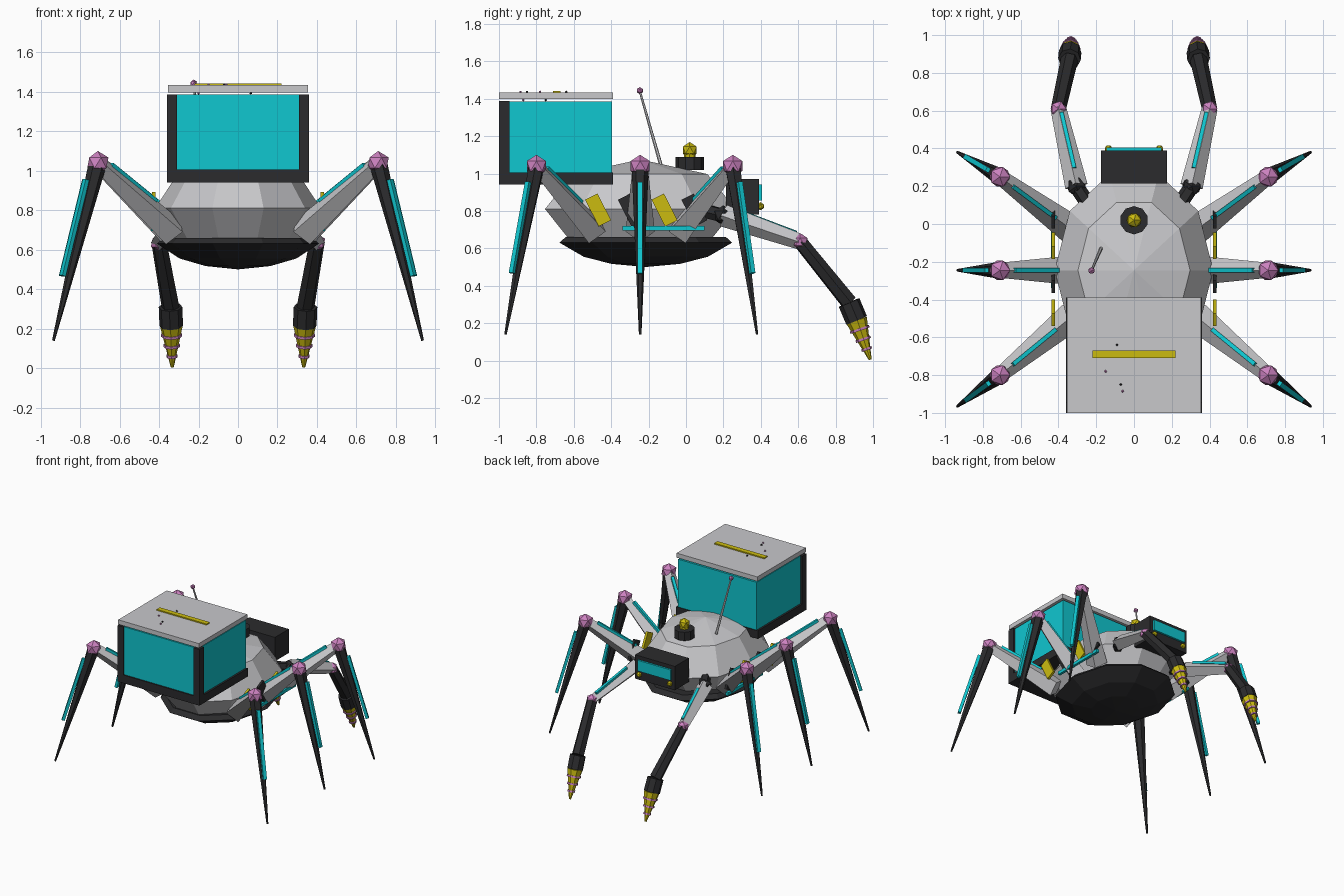
import bpy, bmesh, math
from mathutils import Vector as V, Matrix

if "Cube" in bpy.data.objects:
    bpy.data.objects.remove(bpy.data.objects["Cube"])


def material(name, rgb):
    m = bpy.data.materials.new(name)
    m.diffuse_color = (*rgb, 1)
    m.use_nodes = True
    m.node_tree.nodes["Principled BSDF"].inputs["Base Color"].default_value = m.diffuse_color
    return m


GREY = material("light grey shell", (0.58, 0.58, 0.60))
DARK = material("charcoal", (0.024, 0.024, 0.026))
CYAN = material("cyan glow", (0.005, 0.57, 0.63))
YELLOW = material("hazard yellow", (0.60, 0.50, 0.005))
PINK = material("pink joint", (0.60, 0.22, 0.52))


def finish(bm, name, mat):
    bmesh.ops.recalc_face_normals(bm, faces=bm.faces)
    me = bpy.data.meshes.new(name)
    bm.to_mesh(me)
    bm.free()
    me.materials.append(mat)
    ob = bpy.data.objects.new(name, me)
    bpy.context.collection.objects.link(ob)
    return ob


def frame(a, b):
    """Matrix at the middle of a-b, local z along it, local x as upward as possible."""
    d = (b - a).normalized()
    side = d.cross(V((0, 0, 1)))
    side = side.normalized() if side.length > 1e-4 else V((0, 1, 0))
    up = side.cross(d)
    m = Matrix((up, side * -1, d)).transposed()
    if m.determinant() < 0:
        m = Matrix((up, side, d)).transposed()
    return Matrix.Translation((a + b) / 2) @ m.to_4x4()


def strut(name, a, b, r1, r2, n, mat):
    a, b = V(a), V(b)
    bm = bmesh.new()
    bmesh.ops.create_cone(bm, cap_ends=True, segments=n, radius1=r1, radius2=r2,
                          depth=(b - a).length, matrix=frame(a, b))
    return finish(bm, name, mat)


def bar(name, a, b, w, h, mat):
    a, b = V(a), V(b)
    bm = bmesh.new()
    bmesh.ops.create_cube(bm, size=1, matrix=frame(a, b) @ Matrix.Diagonal((h, w, (b - a).length, 1)))
    return finish(bm, name, mat)


def box(name, lo, hi, mat, tilt=0):
    lo, hi = V(lo), V(hi)
    bm = bmesh.new()
    bmesh.ops.create_cube(bm, size=1, matrix=Matrix.Translation((lo + hi) / 2)
                          @ Matrix.Rotation(tilt, 4, 'X') @ Matrix.Diagonal((*(hi - lo), 1)))
    return finish(bm, name, mat)


def ball(name, c, r, mat, sub=1):
    bm = bmesh.new()
    bmesh.ops.create_icosphere(bm, subdivisions=sub, radius=r, matrix=Matrix.Translation(c))
    return finish(bm, name, mat)


def lathe(name, profile, rx, ry, cy, n, mat):
    """Elliptical rings (z, scale), closed by a face or a tip at both ends."""
    bm = bmesh.new()
    rings = []
    for z, s in profile:
        if s == 0:
            rings.append([bm.verts.new((0, cy, z))] * n)
        else:
            rings.append([bm.verts.new((rx * s * math.cos(2 * math.pi * i / n),
                                        cy + ry * s * math.sin(2 * math.pi * i / n), z))
                          for i in range(n)])
    for p, q in zip(rings, rings[1:]):
        for i in range(n):
            j = (i + 1) % n
            bm.faces.new(list(dict.fromkeys((p[i], p[j], q[j], q[i]))))
    for ring in (rings[0], rings[-1]):
        if ring[0] is not ring[1]:
            bm.faces.new(ring)
    return finish(bm, name, mat)


# Body shell and dark belly pan
lathe("body_shell", [(0.623, 0.707), (0.81, 1), (0.997, 0.707), (1.075, 0)],
      0.42, 0.535, -0.245, 10, GREY)
lathe("belly_pan", [(0.66, 0.93), (0.63, 1), (0.555, 0.72), (0.517, 0.4), (0.5, 0)],
      0.41, 0.485, -0.215, 10, DARK)

# Cargo tank with glass walls, front posts and lid
box("tank_base", (-0.36, -1.0, 0.94), (0.36, -0.39, 1.005), DARK)
box("tank_glass", (-0.345, -0.99, 1.0), (0.345, -0.395, 1.385), CYAN)
for s in (-1, 1):
    xs = sorted((s * 0.31, s * 0.36))
    box("tank_post", (xs[0], -1.0, 1.0), (xs[1], -0.945, 1.387), DARK)
box("tank_lid", (-0.355, -1.0, 1.397), (0.355, -0.39, 1.433), GREY)
box("lid_stripe", (-0.22, -0.71, 1.43), (0.22, -0.67, 1.442), YELLOW)
for i, (x, y, z) in enumerate([(-0.09, -0.64, 1.436), (-0.15, -0.78, 1.436), (-0.07, -0.85, 1.436),
                               (-0.06, -0.885, 1.436), (0.065, -0.75, 1.393), (-0.2, -0.87, 1.393)]):
    ball("lid_speck", (x, y, z), 0.007, PINK if i % 2 else DARK)

# Sensor head with visor and lamps
box("head", (-0.175, 0.215, 0.78), (0.175, 0.39, 0.97), DARK)
box("visor", (-0.145, 0.38, 0.855), (0.145, 0.405, 0.94), CYAN)
for s in (-1, 1):
    ball("head_lamp", (s * 0.135, 0.398, 0.825), 0.022, YELLOW)

# Beacon and antenna
strut("beacon_base", (0, 0.02, 1.02), (0, 0.02, 1.088), 0.075, 0.075, 10, DARK)
strut("beacon_stem", (0, 0.02, 1.08), (0, 0.02, 1.13), 0.032, 0.032, 8, YELLOW)
ball("beacon_lamp", (0, 0.02, 1.125), 0.043, YELLOW)
strut("antenna_rod", (-0.175, -0.13, 1.03), (-0.225, -0.247, 1.44), 0.010, 0.006, 6, GREY)
ball("antenna_tip", (-0.225, -0.247, 1.443), 0.019, PINK)

for s in (-1, 1):
    # Three walking legs on each side: hip y, knee y, tip y
    for hip_y, knee_y, tip_y in [(-0.03, 0.25, 0.38), (-0.245, -0.245, -0.245), (-0.49, -0.8, -0.965)]:
        hip = V((s * 0.33, hip_y, 0.69))
        knee = V((s * 0.71, knee_y, 1.04))
        tip = V((s * 0.935, tip_y, 0.14))
        strut("upper_leg", hip, knee, 0.078, 0.04, 4, GREY)
        strut("lower_leg", knee, tip, 0.046, 0.007, 6, DARK)
        ball("knee_joint", knee, 0.06, PINK)
        # Glow strips along the top of the thigh and the outside of the shin
        up = frame(hip, knee).to_3x3().col[0]
        bar("thigh_strip", hip.lerp(knee, 0.3) + up * 0.062, hip.lerp(knee, 0.87) + up * 0.044,
            0.022, 0.02, CYAN)
        out = frame(knee, tip).to_3x3().col[0]
        bar("shin_strip", knee.lerp(tip, 0.11) + out * 0.046, knee.lerp(tip, 0.65) + out * 0.042,
            0.026, 0.022, CYAN)

    # Drill arms
    shoulder = V((s * 0.305, 0.2, 0.775))
    elbow = V((s * 0.4, 0.61, 0.635))
    wrist = V((s * 0.342, 0.872, 0.31))
    collar = V((s * 0.338, 0.912, 0.215))
    point = V((s * 0.333, 0.985, 0.005))
    ball("shoulder_joint", shoulder, 0.055, DARK)
    strut("shoulder_mount", (s * 0.24, 0.1, 0.80), shoulder, 0.04, 0.04, 6, DARK)
    strut("upper_arm", shoulder, elbow, 0.06, 0.042, 4, GREY)
    ball("elbow_joint", elbow, 0.046, PINK)
    strut("forearm", elbow, wrist, 0.04, 0.046, 6, DARK)
    strut("drill_collar", wrist, collar, 0.06, 0.06, 8, DARK)
    strut("drill_bit", collar, point, 0.058, 0.008, 8, YELLOW)
    up = frame(shoulder, elbow).to_3x3().col[0]
    inner = V((-s * 0.012, 0, 0))
    bar("arm_strip", shoulder.lerp(elbow, 0.2) + up * 0.05 + inner,
        shoulder.lerp(elbow, 0.92) + up * 0.04 + inner, 0.02, 0.018, CYAN)
    for t in (0.2, 0.45, 0.7):
        r = 0.064 - 0.05 * t
        strut("drill_ring", collar.lerp(point, t), collar.lerp(point, t + 0.06), r, r, 8, PINK)

    # Slanted hazard plates and glow rail along the flank
    for i, y in enumerate((-0.47, -0.295, -0.115, 0.045)):
        xs = sorted((s * 0.418, s * 0.436))
        box("hazard_plate", (xs[0], y - 0.037, 0.725), (xs[1], y + 0.037, 0.885),
            DARK if i % 2 else YELLOW, math.radians(27))
    xs = sorted((s * 0.42, s * 0.44))
    box("flank_rail", (xs[0], -0.34, 0.695), (xs[1], 0.1, 0.72), CYAN)
